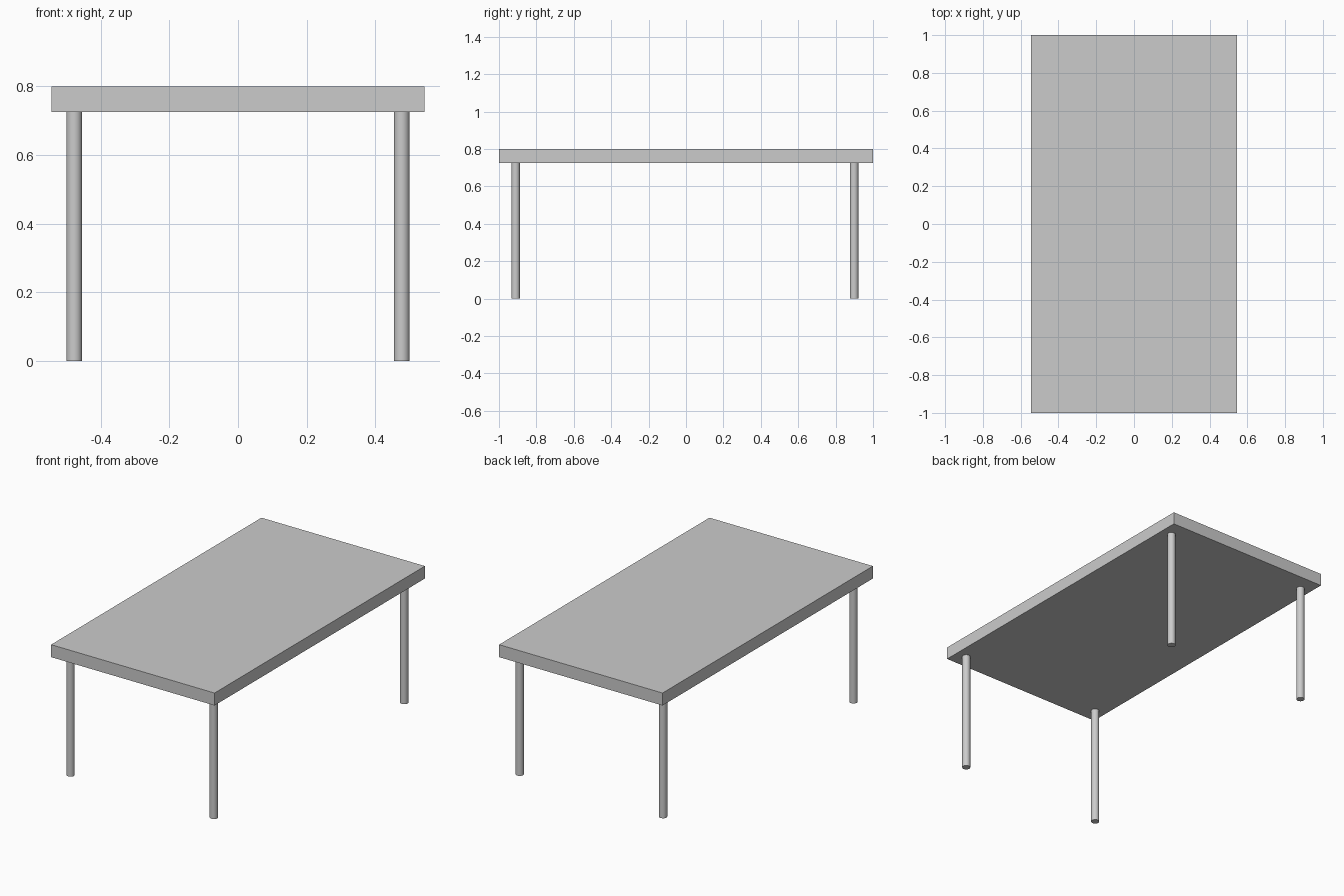
import bpy

if "Cube" in bpy.data.objects:
    bpy.data.objects.remove(bpy.data.objects["Cube"])

TOP_Z, UNDER_Z = 0.80, 0.725
LEG_R = 0.0228

# Rectangular table top
bpy.ops.mesh.primitive_cube_add(size=1, location=(0, 0, (TOP_Z + UNDER_Z) / 2))
top = bpy.context.object
top.name = "table_top"
top.scale = (1.088, 2.0, TOP_Z - UNDER_Z)
bpy.ops.object.transform_apply(location=False, rotation=False, scale=True)


# Round leg standing on the floor and meeting the underside
def add_leg(name, x, y):
    bpy.ops.mesh.primitive_cylinder_add(
        vertices=32, radius=LEG_R, depth=UNDER_Z, location=(x, y, UNDER_Z / 2))
    bpy.context.object.name = name
    bpy.ops.object.shade_smooth_by_angle()


# Four corner legs, the front pair slightly closer to its edge
for end, y in (("front", -0.911), ("back", 0.899)):
    for side, x in (("left", -0.477), ("right", 0.477)):
        add_leg(f"{end}_{side}_leg", x, y)
